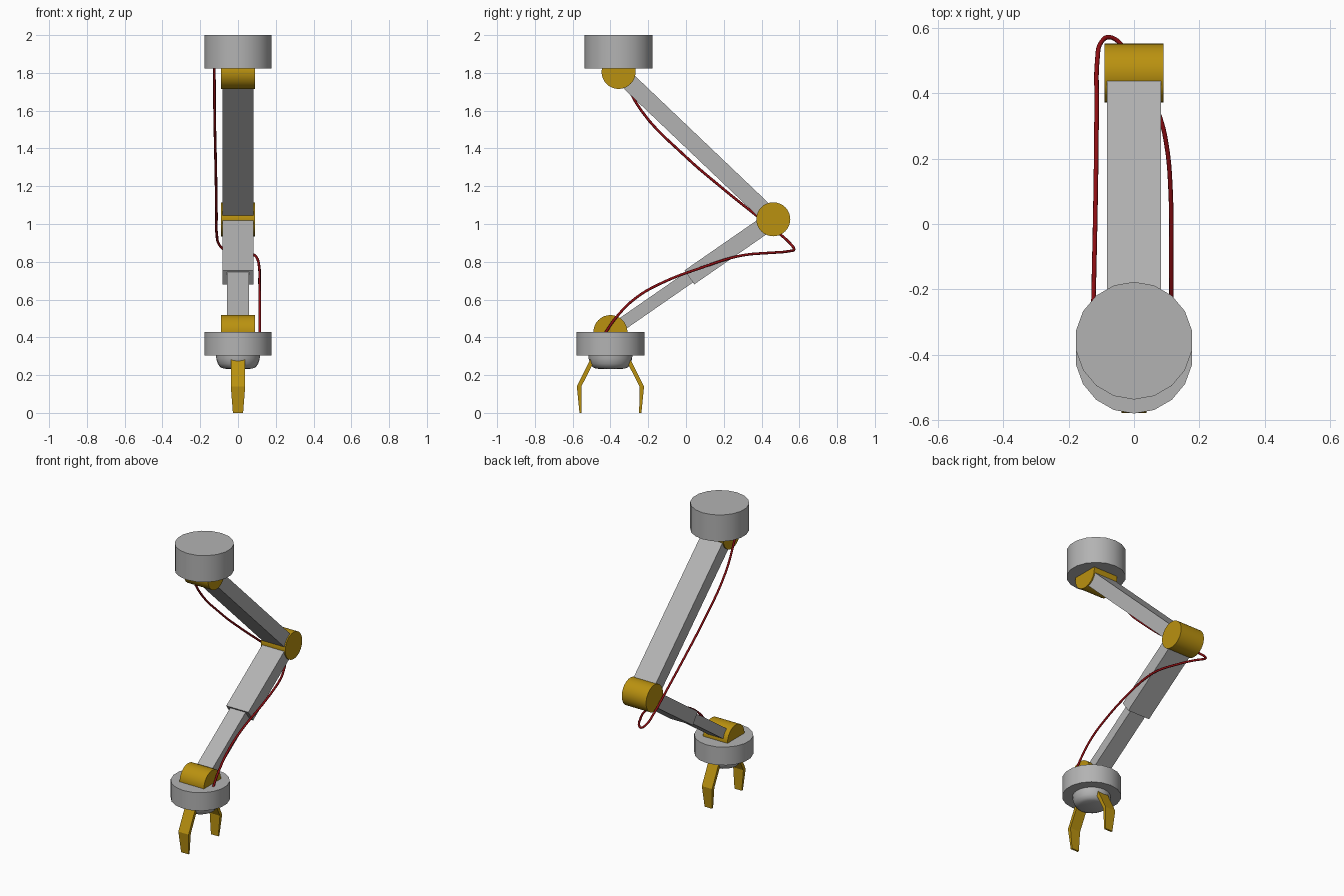
import bpy, bmesh, math
from mathutils import Vector

if "Cube" in bpy.data.objects:
    bpy.data.objects.remove(bpy.data.objects["Cube"])


def material(name, rgb):
    m = bpy.data.materials.new(name)
    m.diffuse_color = (*rgb, 1)
    m.use_nodes = True
    m.node_tree.nodes["Principled BSDF"].inputs["Base Color"].default_value = m.diffuse_color
    return m


GREY = material("mid_grey", (0.45, 0.45, 0.45))
GOLD = material("gold", (0.49, 0.285, 0.005))
RED = material("dark_red", (0.27, 0.004, 0.006))

SHOULDER = Vector((0, -0.357, 1.805))
ELBOW = Vector((0, 0.462, 1.025))
WRIST = Vector((0, -0.40, 0.428))


def finish(obj, name, mat=GREY, smooth=False):
    obj.name = name
    obj.data.materials.append(mat)
    if smooth:
        bpy.ops.object.shade_smooth_by_angle(angle=math.radians(35))
    return obj


def cylinder(name, loc, r, depth, sides, rot=(0, 0, 0), mat=GREY):
    bpy.ops.mesh.primitive_cylinder_add(vertices=sides, radius=r, depth=depth,
                                        location=loc, rotation=rot)
    return finish(bpy.context.object, name, mat, True)


def beam(name, a, b, width, thick):
    """Box from a to b in the y-z plane, width along x."""
    d = b - a
    bpy.ops.mesh.primitive_cube_add(size=1, location=(a + b) / 2)
    o = bpy.context.object
    o.scale = (width, d.length, thick)
    o.rotation_euler = (math.atan2(d.z, d.y), 0, 0)
    return finish(o, name)


def mesh_object(name, bm):
    bmesh.ops.recalc_face_normals(bm, faces=bm.faces)
    me = bpy.data.meshes.new(name)
    bm.to_mesh(me)
    bm.free()
    o = bpy.data.objects.new(name, me)
    bpy.context.collection.objects.link(o)
    bpy.ops.object.select_all(action='DESELECT')
    bpy.context.view_layer.objects.active = o
    o.select_set(True)
    return o


# ceiling mount and hand disc
cylinder("mount", (0, -0.357, 1.911), 0.18, 0.178, 18)
cylinder("hand_disc", (0, -0.40, 0.366), 0.18, 0.122, 18)

# joints
for name, p in (("shoulder_joint", SHOULDER), ("elbow_joint", ELBOW), ("wrist_joint", WRIST)):
    cylinder(name, p, 0.09, 0.18, 32, (0, math.pi / 2, 0), GOLD)

# arm segments, the forearm being telescopic
sleeve_end = ELBOW.lerp(WRIST, 0.515)
beam("upper_arm", SHOULDER, ELBOW, 0.164, 0.09)
beam("forearm_sleeve", ELBOW, sleeve_end, 0.164, 0.09)
beam("forearm_rod", ELBOW.lerp(WRIST, 0.45), WRIST, 0.114, 0.066)

# rounded palm under the disc
bm = bmesh.new()
profile = [(0.116, 0.31), (0.115, 0.287), (0.107, 0.26), (0.094, 0.242), (0.075, 0.234), (0, 0.231)]
vs = [bm.verts.new((r, 0, z)) for r, z in profile]
edges = [bm.edges.new(pair) for pair in zip(vs, vs[1:])]
bmesh.ops.spin(bm, geom=vs + edges, cent=(0, 0, 0), axis=(0, 0, 1),
               angle=2 * math.pi, steps=24, use_duplicate=False)
bmesh.ops.remove_doubles(bm, verts=bm.verts, dist=0.0005)
palm = finish(mesh_object("palm", bm), "palm", GREY, True)
palm.location.y = WRIST.y

# two mirrored gripper fingers: offset, height, half width, half thickness
sections = [(0.080, 0.31, 0.038, 0.013), (0.166, 0.14, 0.038, 0.012), (0.158, 0.0, 0.027, 0.006)]
for name, s in (("front_finger", -1), ("back_finger", 1)):
    bm = bmesh.new()
    rings = []
    for off, z, w, t in sections:
        rings.append([bm.verts.new((x, WRIST.y + s * (off + dy), z))
                      for x, dy in ((-w, -t), (w, -t), (w, t), (-w, t))])
    for a, b in zip(rings, rings[1:]):
        for i in range(4):
            j = (i + 1) % 4
            bm.faces.new((a[i], a[j], b[j], b[i]))
    bm.faces.new(rings[0])
    bm.faces.new(rings[-1])
    finish(mesh_object(name, bm), name, GOLD)

# cable looping round the elbow from the left side to the right
path = [(-0.125, -0.36, 1.84), (-0.124, -0.24, 1.605), (-0.119, 0.0, 1.355),
        (-0.116, 0.18, 1.2), (-0.114, 0.37, 1.047),
        (-0.112, 0.505, 0.94), (-0.101, 0.555, 0.893), (-0.075, 0.572, 0.866),
        (-0.035, 0.545, 0.856), (0.03, 0.44, 0.847), (0.08, 0.325, 0.838),
        (0.099, 0.245, 0.822), (0.112, 0.1, 0.775), (0.114, -0.13, 0.687),
        (0.115, -0.27, 0.605), (0.115, -0.37, 0.505), (0.115, -0.43, 0.42)]
cu = bpy.data.curves.new("cable", 'CURVE')
cu.dimensions = '3D'
cu.resolution_u = 5
cu.bevel_depth = 0.007
cu.bevel_resolution = 2
cu.use_fill_caps = True
sp = cu.splines.new('BEZIER')
sp.bezier_points.add(len(path) - 1)
for bp, co in zip(sp.bezier_points, path):
    bp.co = co
    bp.handle_left_type = bp.handle_right_type = 'AUTO'
cable = bpy.data.objects.new("cable", cu)
bpy.context.collection.objects.link(cable)
cu.materials.append(RED)
